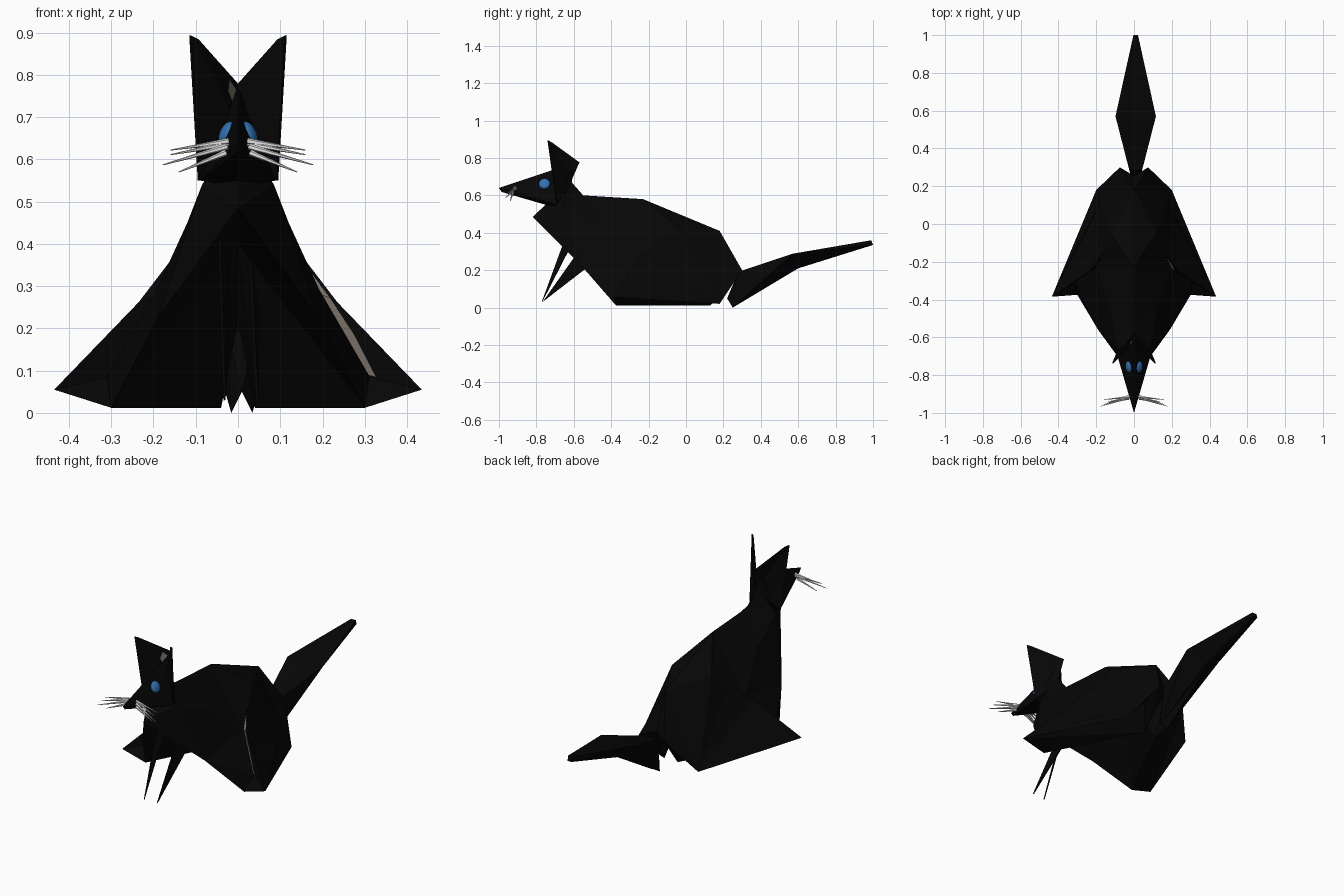
import bpy, bmesh
from mathutils import Vector, Matrix

if "Cube" in bpy.data.objects:
    bpy.data.objects.remove(bpy.data.objects["Cube"])


def material(name, rgb):
    m = bpy.data.materials.new(name)
    m.diffuse_color = (*rgb, 1)
    m.use_nodes = True
    m.node_tree.nodes["Principled BSDF"].inputs["Base Color"].default_value = m.diffuse_color
    return m


BLACK = material("black_paper", (0.002, 0.002, 0.002))
BEIGE = material("beige_paper", (0.19, 0.165, 0.135))
BLUE = material("eye_blue", (0.03, 0.165, 0.46))
WHITE = material("whisker_white", (0.9, 0.9, 0.9))


def folded(name, pts, faces, mat, mirror=True, thick=0.0):
    """Flat-faced part from named points; mirrored across x = 0 and welded."""
    bm = bmesh.new()
    for side in ((1, -1) if mirror else (1,)):
        vs = {k: bm.verts.new((p[0] * side, p[1], p[2])) for k, p in pts.items()}
        for f in faces:
            keys = f.split()
            bm.faces.new([vs[k] for k in (keys if side > 0 else keys[::-1])])
    bmesh.ops.remove_doubles(bm, verts=bm.verts[:], dist=0.0005)
    bmesh.ops.recalc_face_normals(bm, faces=bm.faces[:])
    me = bpy.data.meshes.new(name)
    bm.to_mesh(me)
    bm.free()
    me.materials.append(mat)
    ob = bpy.data.objects.new(name, me)
    bpy.context.collection.objects.link(ob)
    if thick:
        mod = ob.modifiers.new("paper", 'SOLIDIFY')
        mod.thickness = thick
        mod.offset = 0
    return ob


# Body: front tent, wider rear flaps behind a valley crease, open underneath
body = {
    "chest": (0, -0.82, 0.485), "neck1": (0, -0.74, 0.56), "neck2": (0, -0.62, 0.68),
    "r1": (0, -0.55, 0.60), "r2": (0, -0.23, 0.58), "r3": (0, 0.18, 0.41), "r4": (0, 0.255, 0.22),
    "m0": (0.085, -0.66, 0.54), "m1": (0.12, -0.45, 0.45), "m2": (0.16, -0.15, 0.36),
    "back": (0.12, -0.05, 0.435), "flap": (0.235, -0.25, 0.262),
    "valley": (0.20, -0.23, 0.275), "valley2": (0.31, -0.305, 0.085),
    "hip": (0.075, 0.30, 0.20), "rear": (0.20, 0.18, 0.02), "notch": (0.12, 0.23, 0.12),
    "corner": (0.435, -0.385, 0.055), "corner2": (0.30, -0.375, 0.012),
    "edge": (0.19, -0.56, 0.225), "low": (0.04, 0.13, 0.012), "inner": (0, -0.10, 0.40),
}
folded("body", body, [
    "chest neck1 m0", "neck1 neck2 m0", "neck2 r1 m0", "r1 m1 m0", "r1 r2 m1",
    "r2 valley m1", "r2 back valley", "r2 r3 back", "back m2 valley", "m2 flap valley",
    "flap corner valley2", "flap valley2 valley", "corner corner2 valley2",
    "valley2 corner2 edge", "valley valley2 edge", "m1 valley edge",
    "back r3 rear", "m2 back rear", "m2 rear flap", "flap rear corner", "r3 hip rear",
    "r3 r4 hip", "m0 m1 edge", "chest m0 edge", "corner rear notch",
    "corner notch low", "corner low corner2", "rear hip notch", "hip low notch",
    "hip r4 low", "corner2 low inner",
    "corner2 inner edge", "edge inner chest", "low r4 inner"], BLACK)

# Tail: flat top widening halfway, keel underneath
tail = {
    "bt": (0.035, 0.29, 0.195), "bc": (0, 0.28, 0.19), "bl": (0.025, 0.25, 0.0),
    "bk": (0, 0.22, 0.05), "wide": (0.107, 0.57, 0.288), "top": (0, 0.56, 0.275),
    "keel": (0.015, 0.60, 0.21), "kc": (0, 0.60, 0.21),
    "tt": (0.014, 0.99, 0.36), "tc": (0, 0.99, 0.36),
    "tl": (0.012, 1.0, 0.335), "tk": (0, 1.0, 0.335),
}
tail_ob = folded("tail", tail, [
    "bc bt wide", "bc wide top", "top wide tt", "top tt tc", "bt bl wide", "bl keel wide",
    "wide keel tl", "wide tl tt", "bl bk kc", "bl kc keel", "keel kc tk", "keel tk tl",
    "tt tl tk tc", "bt bc bk", "bt bk bl"], BLACK)
tail_ob.location.x = 0.009

# Head: long pointed wedge
head = {
    "nose": (0, -1.0, 0.64), "chin": (0, -0.985, 0.618), "crown": (0, -0.61, 0.77),
    "cheek": (0.09, -0.69, 0.55), "throat": (0, -0.70, 0.535), "nape": (0, -0.61, 0.66),
}
folded("head", head, ["nose cheek crown", "nose chin cheek", "chin throat cheek",
                      "crown cheek nape", "nape cheek throat"], BLACK)

# Ears: two raised points joined in a V
ears = {
    "vee": (0, -0.573, 0.778), "tip": (0.113, -0.738, 0.893), "tip2": (0.096, -0.72, 0.884),
    "base": (0, -0.62, 0.67), "outer": (0.093, -0.69, 0.55),
}
folded("ears", ears, ["vee base tip2", "base tip tip2", "base outer tip"], BLACK, thick=0.007)

# Front legs: two narrow spikes, the left one set slightly ahead
folded("left_front_leg", {"toe": (-0.032, -0.77, 0.03), "a": (-0.045, -0.62, 0.44),
                          "b": (-0.02, -0.58, 0.40)}, ["toe a b"], BLACK, False, 0.006)
folded("right_front_leg", {"toe": (0.045, -0.765, 0.032), "a": (0.03, -0.54, 0.35),
                           "b": (0.045, -0.47, 0.26)}, ["toe a b"], BLACK, False, 0.006)

# Sliver of the pale reverse side down the right valley crease
B = {k: Vector(p) for k, p in body.items()}
line = [(B["back"].lerp(B["valley"], 0.2), B["m2"], 0.004),
        (B["back"].lerp(B["valley"], 0.7), B["flap"], 0.012),
        (B["valley"], B["flap"], 0.024),
        (B["valley"].lerp(B["valley2"], 0.5), B["flap"].lerp(B["corner"], 0.4), 0.026),
        (B["valley2"], B["corner"], 0.022)]
lift = Vector((-0.001, -0.005, 0.004))
strip, quads = {}, []
for i, (p, toward, width) in enumerate(line):
    strip[f"i{i}"] = p + lift
    strip[f"o{i}"] = p + (toward - p).normalized() * width + lift
    if i:
        quads.append(f"i{i-1} o{i-1} o{i} i{i}")
folded("flank_sliver", strip, quads, BEIGE, mirror=False)

# Pale sliver in the left ear, placed by weights on the ear surface
a, b, c = (Vector((-ears[k][0], *ears[k][1:])) for k in ("vee", "base", "tip2"))
lift = (b - a).cross(c - a).normalized() * -0.007
spots = [(0.67, 0.23, 0.1), (0.55, 0.17, 0.28), (0.22, 0.47, 0.31), (0.2, 0.6, 0.2)]
folded("ear_sliver", {str(i): a * u + b * v + c * w + lift for i, (u, v, w) in enumerate(spots)},
       ["0 1 2 3"], BEIGE, mirror=False)

# Eyes: flattened balls lying on the head sides
for side, label in ((1, "right"), (-1, "left")):
    pts = [Vector((head[k][0] * side, *head[k][1:])) for k in ("nose", "cheek", "crown")]
    n = (pts[1] - pts[0]).cross(pts[2] - pts[0]).normalized() * side
    spot = Vector((0, -0.757, 0.662))
    spot.x = pts[0].x - (n.y * (spot.y - pts[0].y) + n.z * (spot.z - pts[0].z)) / n.x
    bpy.ops.mesh.primitive_uv_sphere_add(segments=20, ring_count=12, radius=1)
    eye = bpy.context.object
    eye.name = label + "_eye"
    eye.matrix_world = (Matrix.Translation(spot) @ n.to_track_quat('Z', 'Y').to_matrix().to_4x4()
                        @ Matrix.Diagonal((0.03, 0.03, 0.015, 1)))
    eye.data.materials.append(BLUE)
    bpy.ops.object.shade_smooth()

# Whiskers: thin tapering spikes fanning out from the snout
whiskers = [((0.022, -0.915, 0.643), (0.16, -0.93, 0.622)),
            ((0.026, -0.920, 0.630), (0.178, -0.965, 0.587)),
            ((0.028, -0.925, 0.616), (0.14, -0.940, 0.570)),
            ((0.024, -0.910, 0.637), (0.16, -0.955, 0.611))]
for side, label in ((1, "right"), (-1, "left")):
    for i, (p, q) in enumerate(whiskers):
        p, q = (Vector((v[0] * side, v[1], v[2])) for v in (p, q))
        bpy.ops.mesh.primitive_cone_add(vertices=6, radius1=0.0075, radius2=0.0012,
                                        depth=(q - p).length)
        w = bpy.context.object
        w.name = f"{label}_whisker_{i + 1}"
        w.matrix_world = (Matrix.Translation((p + q) / 2)
                          @ (q - p).to_track_quat('Z', 'Y').to_matrix().to_4x4())
        w.data.materials.append(WHITE)
